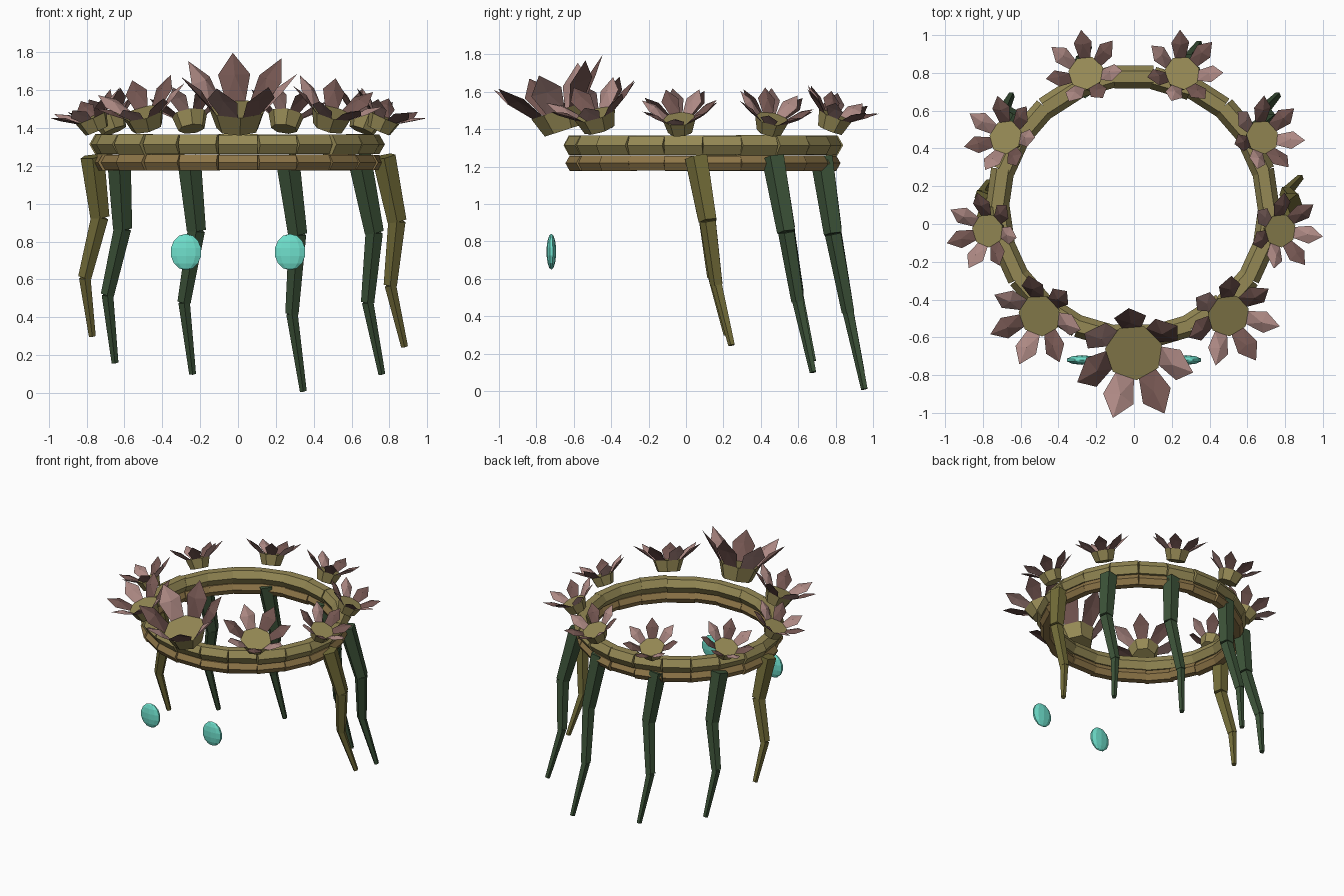
import bpy, bmesh, random
from math import sin, cos, pi, radians
from mathutils import Vector, Matrix

if "Cube" in bpy.data.objects:
    bpy.data.objects.remove(bpy.data.objects["Cube"])

random.seed(4)
CY = 0.09          # ring centre in y
RX, RY = 0.71, 0.685


def material(name, rgb):
    m = bpy.data.materials.new(name)
    m.diffuse_color = (*rgb, 1)
    m.use_nodes = True
    m.node_tree.nodes["Principled BSDF"].inputs["Base Color"].default_value = m.diffuse_color
    return m


OLIVE = material("olive", (0.30, 0.25, 0.09))
BROWN = material("vine_brown", (0.27, 0.18, 0.065))
VINE = material("dry_green", (0.17, 0.15, 0.04))
GREEN = material("dark_green", (0.045, 0.085, 0.04))
PINK = material("petal_pink", (0.42, 0.25, 0.23))
DARK = material("petal_dark", (0.17, 0.09, 0.08))
TEAL = material("teal", (0.16, 0.75, 0.61))


def finish(name, bm, mats):
    bmesh.ops.recalc_face_normals(bm, faces=bm.faces)
    me = bpy.data.meshes.new(name)
    bm.to_mesh(me)
    bm.free()
    for m in mats:
        me.materials.append(m)
    ob = bpy.data.objects.new(name, me)
    bpy.context.collection.objects.link(ob)
    return ob


def prism(bm, p0, p1, r0, r1, sides, side, squash=1.0):
    """Tapered prism from p0 to p1 with one corner pointing along side."""
    d = (p1 - p0).normalized()
    u = (side - d * side.dot(d)).normalized()
    v = d.cross(u) * squash
    rings = []
    for p, r in ((p0, r0), (p1, r1)):
        rings.append([bm.verts.new(p + u * r * cos(2 * pi * k / sides) + v * r * sin(2 * pi * k / sides))
                      for k in range(sides)])
    a, b = rings
    for k in range(sides):
        j = (k + 1) % sides
        bm.faces.new((a[k], a[j], b[j], b[k]))
    bm.faces.new(a[::-1])
    bm.faces.new(b)


# Twin rings of hexagonal stem pieces
def stem_ring(name, z, r, mat, count=22):
    bm = bmesh.new()
    for i in range(count):
        a = -pi / 2 + 2 * pi * i / count
        rad = Vector((cos(a), sin(a), 0))
        tan = Vector((-sin(a), cos(a), 0))
        c = Vector((RX * cos(a), CY + RY * sin(a), z)) + rad * random.uniform(-0.008, 0.008)
        h = 0.103
        rr = r * random.uniform(0.96, 1.04)
        prism(bm, c - tan * h, c + tan * h, rr, rr, 6, rad)
    finish(name, bm, [mat])


stem_ring("upper_stem_ring", 1.314, 0.06, OLIVE)
stem_ring("lower_stem_ring", 1.218, 0.047, BROWN)


# Flower: seven-sided cup with seven folded petals, tilted outwards
def petal(bm, mat_index, angle, r, length, elev):
    out = Vector((cos(angle), sin(angle), 0))
    side = Vector((-sin(angle), cos(angle), 0))
    along = out * cos(elev) + Vector((0, 0, sin(elev)))
    nrm = along.cross(side)
    root = out * r * 0.9

    def P(u, w, n):
        return bm.verts.new(root + along * u * length + side * w * length + nrm * n * length)
    rim = [P(0, -0.19, 0), P(0.55, -0.31, 0), P(1, 0, 0), P(0.55, 0.31, 0), P(0, 0.19, 0)]
    for n in (0.03, 0.11):
        mid = P(0.5, 0, n)
        for k in range(5):
            f = bm.faces.new((rim[k], rim[(k + 1) % 5], mid))
            f.material_index = mat_index


def flower(name, pos, r, depth, length, elev, tilt):
    bm = bmesh.new()
    prism(bm, Vector((0, 0, -depth)), Vector((0, 0, 0)), r * 0.74, r, 7,
          Vector((cos(pi / 7), sin(pi / 7), 0)))
    for k in range(7):
        petal(bm, 1 + k % 2, 2 * pi * k / 7, r, length, radians(elev))
    d = Vector((pos[0], pos[1] - CY, 0)).normalized()
    axis = Vector((0, 0, 1)).cross(d)
    bm.transform(Matrix.Translation(pos) @ Matrix.Rotation(radians(tilt), 4, axis)
                 @ Matrix.Rotation(radians(95), 4, 'Z'))
    finish(name, bm, [OLIVE, DARK, PINK])


flower("front_flower", (0, -0.68, 1.50), 0.155, 0.11, 0.275, 50, 18)
# position, cup radius, cup depth, petal length, petal elevation, tilt
for name, pos, r, depth, length, elev, tilt in (
        ("front_side_flower", (0.50, -0.485, 1.48), 0.115, 0.085, 0.19, 37, 22),
        ("side_flower", (0.775, -0.035, 1.455), 0.09, 0.075, 0.155, 35, 24),
        ("back_side_flower", (0.68, 0.46, 1.455), 0.092, 0.075, 0.155, 37, 24),
        ("back_flower", (0.255, 0.80, 1.47), 0.095, 0.08, 0.155, 37, 22)):
    for label, s in (("right", 1), ("left", -1)):
        flower(f"{label}_{name}", (pos[0] * s, pos[1], pos[2]), r, depth, length, elev, tilt)

# Hanging vines, each of three stepped tapering pieces
vines = {
    "left_side_vine": (VINE, (-0.77, 0.06, 1.25), (-0.73, 0.115, 0.93), (-0.81, 0.15, 0.61), (-0.77, 0.22, 0.30)),
    "left_back_vine": (GREEN, (-0.63, 0.47, 1.25), (-0.61, 0.54, 0.87), (-0.69, 0.60, 0.52), (-0.65, 0.68, 0.16)),
    "left_rear_vine": (GREEN, (-0.26, 0.73, 1.25), (-0.22, 0.79, 0.86), (-0.285, 0.86, 0.48), (-0.24, 0.94, 0.10)),
    "right_rear_vine": (GREEN, (0.26, 0.73, 1.25), (0.315, 0.79, 0.84), (0.285, 0.87, 0.42), (0.345, 0.955, 0.01)),
    "right_back_vine": (GREEN, (0.64, 0.47, 1.25), (0.72, 0.54, 0.85), (0.685, 0.60, 0.48), (0.76, 0.68, 0.10)),
    "right_side_vine": (VINE, (0.77, 0.06, 1.25), (0.84, 0.12, 0.91), (0.805, 0.165, 0.57), (0.88, 0.245, 0.245)),
}
radii = ((0.066, 0.053), (0.048, 0.037), (0.032, 0.019))
for name, (mat, *pts) in vines.items():
    bm = bmesh.new()
    pts = [Vector(p) for p in pts]
    for k, (r0, r1) in enumerate(radii):
        prism(bm, pts[k], pts[k + 1], r0, r1, 5, Vector((0, -1, 0)))
    finish(name, bm, [mat])

# Flat teal drops in front
for label, s in (("right", 1), ("left", -1)):
    bm = bmesh.new()
    bmesh.ops.create_uvsphere(bm, u_segments=10, v_segments=7, radius=1)
    bm.transform(Matrix.Translation((0.275 * s, -0.72, 0.745)) @ Matrix.Diagonal((0.086, 0.026, 0.096, 1)))
    finish(f"{label}_drop", bm, [TEAL])
